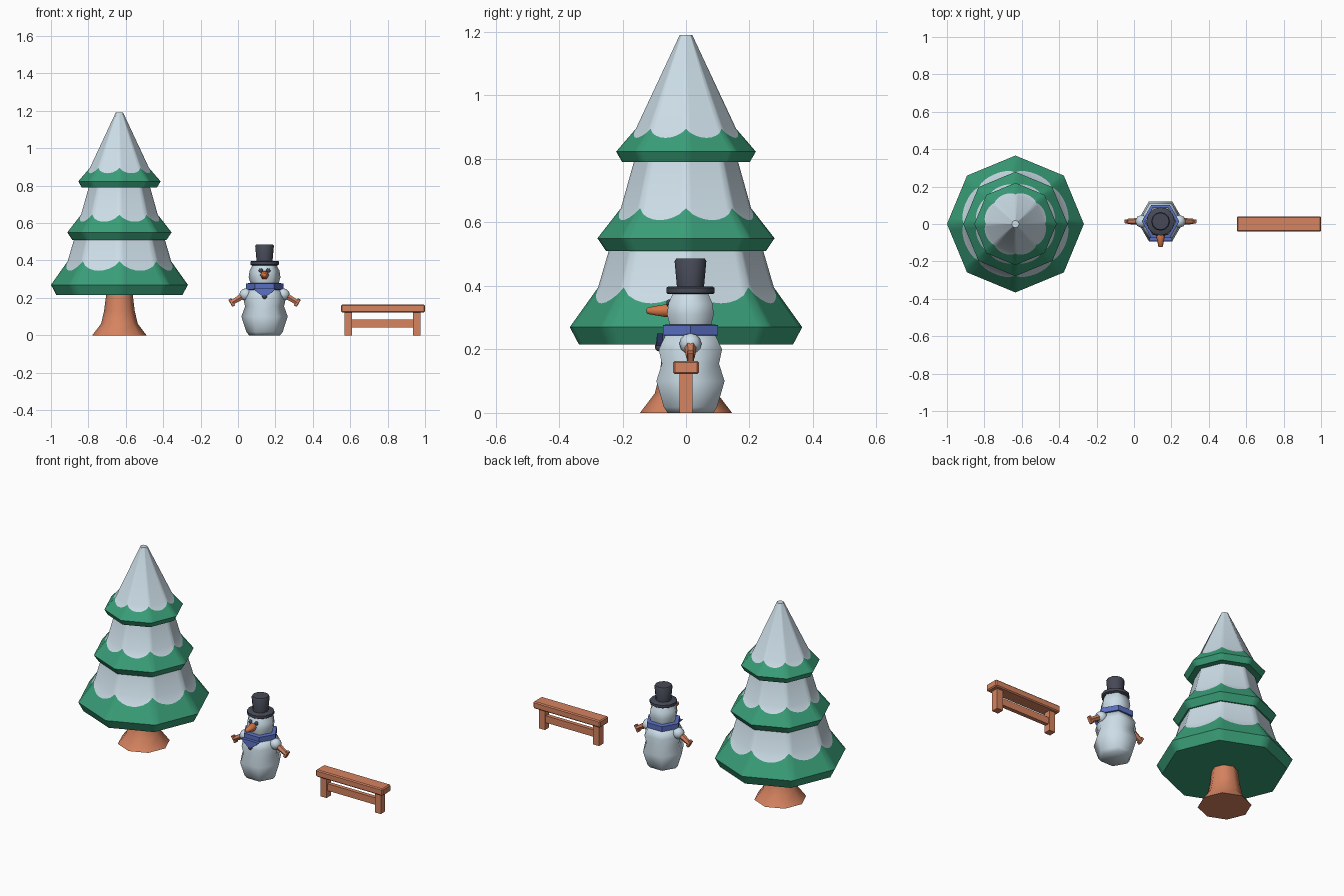
import bpy, bmesh, math
from mathutils import Matrix, Vector

if "Cube" in bpy.data.objects:
    bpy.data.objects.remove(bpy.data.objects["Cube"])


def make_mat(name, rgb):
    lin = [((c / 255 + 0.055) / 1.055) ** 2.4 for c in rgb]
    m = bpy.data.materials.new(name)
    m.diffuse_color = (*lin, 1)
    m.use_nodes = True
    m.node_tree.nodes["Principled BSDF"].inputs["Base Color"].default_value = m.diffuse_color
    return m


SNOW = make_mat("snow", (204, 221, 231))
GREEN = make_mat("pine green", (57, 158, 120))
WOOD = make_mat("wood", (214, 131, 96))
DARK = make_mat("charcoal", (70, 73, 86))
BLUE = make_mat("scarf blue", (90, 112, 196))
ORANGE = make_mat("carrot orange", (212, 118, 70))


def finish(name, bm, mats, angle=65):
    bmesh.ops.remove_doubles(bm, verts=bm.verts, dist=0.0002)
    bmesh.ops.recalc_face_normals(bm, faces=bm.faces)
    me = bpy.data.meshes.new(name)
    bm.to_mesh(me)
    bm.free()
    for m in mats:
        me.materials.append(m)
    ob = bpy.data.objects.new(name, me)
    bpy.context.collection.objects.link(ob)
    if angle:
        bpy.ops.object.select_all(action='DESELECT')
        ob.select_set(True)
        bpy.context.view_layer.objects.active = ob
        bpy.ops.object.shade_smooth_by_angle(angle=math.radians(angle))
    return ob


def skin(bm, rings, first_snow=99):
    """Bridge closed rings of points and cap both ends."""
    vs = [[bm.verts.new(p) for p in ring] for ring in rings]
    n = len(vs[0])
    for j in range(len(vs) - 1):
        for i in range(n):
            k = (i + 1) % n
            f = bm.faces.new((vs[j][i], vs[j][k], vs[j + 1][k], vs[j + 1][i]))
            f.material_index = int(j >= first_snow)
    bm.faces.new(vs[0][::-1])
    bm.faces.new(vs[-1]).material_index = int(first_snow < 99)


def lathe(name, profile, sides, matrix, mat, angle=65):
    bm = bmesh.new()
    skin(bm, [[matrix @ Vector((r * math.cos(math.tau * i / sides),
                                r * math.sin(math.tau * i / sides), z))
               for i in range(sides)] for r, z in profile])
    return finish(name, bm, [mat], angle)


def box(name, centre, size, mat, bevel=0, rot=Matrix()):
    bm = bmesh.new()
    bmesh.ops.create_cube(bm, size=1)
    bmesh.ops.scale(bm, vec=size, verts=bm.verts)
    if bevel:
        bmesh.ops.bevel(bm, geom=bm.edges[:], offset=bevel, segments=1, affect='EDGES')
    bm.transform(Matrix.Translation(centre) @ rot)
    return finish(name, bm, [mat], 0)


def ball(name, centre, scale, mat, u=10, v=7):
    bm = bmesh.new()
    bmesh.ops.create_uvsphere(bm, u_segments=u, v_segments=v, radius=1)
    bm.transform(Matrix.Translation(centre) @ Matrix.Diagonal((*scale, 1)))
    return finish(name, bm, [mat])


# --- Tree: flared trunk and three octagonal tiers with scalloped snow
TREE = Matrix.Translation((-0.634, 0, 0))
lathe("tree_trunk", [(0.145, 0), (0.098, 0.062), (0.082, 0.13), (0.07, 0.225)], 8, TREE, WOOD)
SUB = 8


def octagon(r, z):
    c = [Vector((r * math.cos(k * math.pi / 4), r * math.sin(k * math.pi / 4), z)) for k in range(9)]
    return [TREE @ c[k].lerp(c[k + 1], s / SUB) for k in range(8) for s in range(SUB)]


def tier(name, skirt, shoulder, top):
    outer, upper = octagon(*skirt[1]), octagon(*shoulder)
    scallop = [a.lerp(b, 1 - 0.4 * math.sin(math.pi * (i % SUB) / SUB) ** 0.75)
               for i, (a, b) in enumerate(zip(outer, upper))]
    bm = bmesh.new()
    skin(bm, [octagon(*skirt[0]), outer, scallop, upper, octagon(*top)], 2)
    finish(name, bm, [GREEN, SNOW], 50)


tier("tree_lower_tier", [(0.337, 0.215), (0.366, 0.27)], (0.277, 0.395), (0.242, 0.515))
tier("tree_middle_tier", [(0.252, 0.51), (0.279, 0.55)], (0.205, 0.645), (0.163, 0.795))
tier("tree_top_tier", [(0.201, 0.79), (0.22, 0.823)], (0.158, 0.895), (0.02, 1.19))

# --- Snowman: six-sided body and head
CX, CY = 0.142, 0.014
MAN = Matrix.Translation((CX, CY, 0))
lathe("snow_body", [(0.083, 0), (0.097, 0.018), (0.124, 0.1), (0.104, 0.155),
                    (0.115, 0.2), (0.088, 0.25)], 6, MAN, SNOW)
lathe("snow_head", [(0.07, 0.26), (0.085, 0.31), (0.08, 0.345), (0.062, 0.38)], 6, MAN, SNOW)

# Scarf band and its hanging point
lathe("scarf", [(0.085, 0.242), (0.1, 0.245), (0.1, 0.276), (0.085, 0.279)], 6, MAN, BLUE, 40)
bm = bmesh.new()
skin(bm, [[Vector((CX + x, y + dy, z)) for x, z, dy in
           ((-0.06, 0.25, 0), (0.06, 0.25, 0), (0.03, 0.222, 0), (0, 0.205, -0.005), (-0.03, 0.222, 0))]
          for y in (-0.091, -0.072)])
finish("scarf_point", bm, [BLUE], 0)

# Top hat
lathe("hat_brim", [(0.07, 0.374), (0.076, 0.378), (0.076, 0.394), (0.07, 0.398)], 12, MAN, DARK, 40)
lathe("hat_crown", [(0.042, 0.39), (0.05, 0.478), (0.045, 0.486)], 12, MAN, DARK, 40)

# Face and button
lathe("nose", [(0.016, 0.045), (0.024, 0.075), (0.012, 0.134), (0.008, 0.138)], 6,
      Matrix.Translation((CX, CY, 0.322)) @ Matrix.Rotation(math.pi / 2, 4, 'X'), ORANGE)
for s, side in ((-1, "left"), (1, "right")):
    ball("eye_" + side, (CX + s * 0.02, -0.053, 0.346), (0.012, 0.009, 0.012), DARK)
ball("button", (CX, -0.086, 0.208), (0.014, 0.012, 0.014), DARK)

# Arms: shoulder ball, stick and forked end, mirrored
for s, side in ((-1, "left"), (1, "right")):
    ball("shoulder_" + side, (CX + s * 0.1, CY, 0.218), (0.035, 0.035, 0.033), SNOW, 8, 6)
    start, end = Vector((CX + s * 0.105, CY, 0.217)), Vector((CX + s * 0.175, CY, 0.175))
    d = end - start
    rot = d.to_track_quat('Z', 'Y').to_matrix().to_4x4()
    lathe("arm_" + side, [(0.02, 0), (0.014, d.length)], 6, Matrix.Translation(start) @ rot, WOOD, 40)
    box("hand_" + side, end, (0.018, 0.022, 0.044), WOOD, 0.003,
        Matrix.Rotation(s * math.radians(30), 4, 'Y'))

# --- Bench: seat, two legs and stretcher
box("bench_seat", (0.775, 0, 0.143), (0.45, 0.082, 0.042), WOOD, 0.006)
for x, side in ((0.59, "left"), (0.955, "right")):
    box("bench_leg_" + side, (x, 0, 0.0625), (0.04, 0.042, 0.125), WOOD)
box("bench_stretcher", (0.7725, 0, 0.0625), (0.34, 0.024, 0.042), WOOD)
